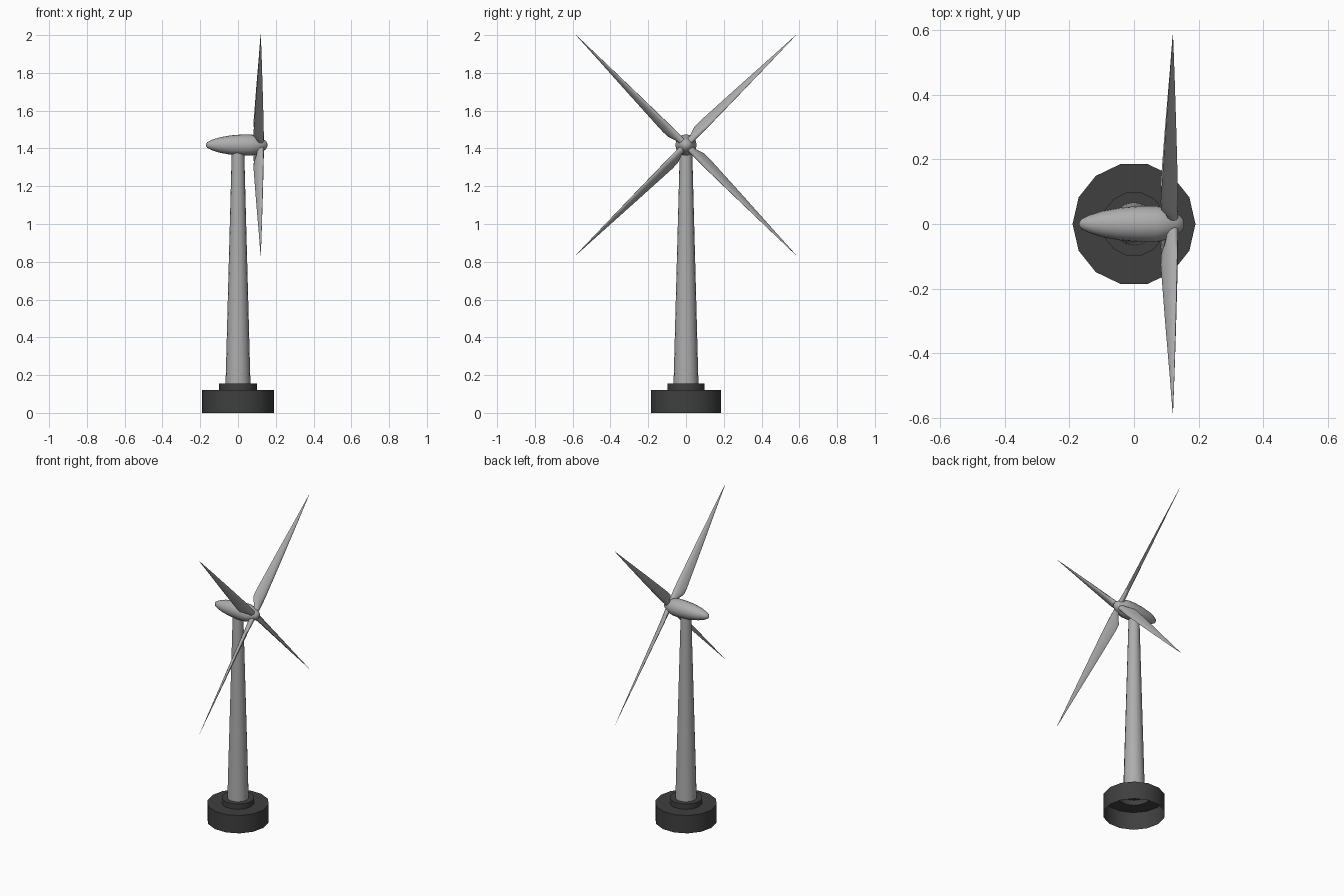
import bpy, bmesh, math
from mathutils import Matrix, Vector

cube = bpy.data.objects.get("Cube")
if cube:
    bpy.data.objects.remove(cube)

HUB = Vector((0.12, 0, 1.418))


def material(name, value):
    m = bpy.data.materials.new(name)
    m.use_nodes = True
    colour = (value, value, value, 1)
    m.diffuse_color = colour
    m.node_tree.nodes["Principled BSDF"].inputs["Base Color"].default_value = colour
    return m


pale = material("pale grey", 0.42)
dark = material("dark grey", 0.05)


def loft(name, rings, mat, caps=(True, True), angle=40):
    """Skin a list of equally long point rings."""
    bm = bmesh.new()
    loops = [[bm.verts.new(p) for p in ring] for ring in rings]
    n = len(loops[0])
    for a, b in zip(loops, loops[1:]):
        for i in range(n):
            j = (i + 1) % n
            bm.faces.new((a[i], a[j], b[j], b[i]))
    if caps[0]:
        bm.faces.new(loops[0][::-1])
    if caps[1]:
        bm.faces.new(loops[-1])
    bmesh.ops.remove_doubles(bm, verts=bm.verts, dist=1e-5)
    bmesh.ops.recalc_face_normals(bm, faces=bm.faces)
    mesh = bpy.data.meshes.new(name)
    bm.to_mesh(mesh)
    bm.free()
    mesh.materials.append(mat)
    obj = bpy.data.objects.new(name, mesh)
    bpy.context.collection.objects.link(obj)
    bpy.ops.object.select_all(action='DESELECT')
    obj.select_set(True)
    bpy.context.view_layer.objects.active = obj
    bpy.ops.object.shade_smooth_by_angle(angle=math.radians(angle))
    return obj


def ring(radius, z, sides):
    steps = [math.tau * i / sides for i in range(sides)]
    return [Vector((radius * math.cos(a), radius * math.sin(a), z)) for a in steps]


# Foundation drum, open underneath, with its stepped plinth
loft("foundation", [ring(r, z, 14) for r, z in
                    ((0.19, 0), (0.19, 0.12), (0.1, 0.12), (0.1, 0.155),
                     (0.06, 0.155), (0.06, 0.165))],
     dark, caps=(False, True))

# Tapered tower
loft("tower", [ring(0.066, 0.155, 16), ring(0.033, 1.385, 16)], pale)

# Nacelle and nose turned about the rotor axis
profile = ((-0.17, 0.004), (-0.163, 0.015), (-0.14, 0.027), (-0.1, 0.04),
           (-0.04, 0.051), (0.02, 0.056), (0.07, 0.056), (0.1, 0.049),
           (0.13, 0.034), (0.148, 0.022), (0.155, 0.008))
turn = Matrix.Translation((0, 0, HUB.z)) @ Matrix.Rotation(math.pi / 2, 4, 'Y')
loft("nacelle", [[turn @ p for p in ring(r, x, 20)] for x, r in profile], pale)

# Blade stations: radius, leading edge, trailing edge, half thickness
stations = ((0.0, -0.018, 0.018, 0.018), (0.05, -0.018, 0.024, 0.016),
            (0.1, -0.02, 0.052, 0.015), (0.14, -0.02, 0.053, 0.014),
            (0.4, -0.014, 0.034, 0.009), (0.65, -0.007, 0.014, 0.004),
            (0.825, -0.001, 0.001, 0.0005))


def section(radius, lead, trail, thick, outward, chord, normal):
    """Aerofoil section: round nose, sharper tail away from the root."""
    points = []
    for i in range(12):
        a = math.tau * i / 12
        along = (lead + trail) / 2 - (trail - lead) / 2 * math.cos(a)
        taper = 1 if radius < 0.06 else 0.75 + 0.35 * math.cos(a)
        points.append(HUB + outward * radius + chord * along
                      + normal * thick * taper * math.sin(a))
    return points


# Four pitched blades
for k in range(4):
    a = math.radians(45 + 90 * k)
    outward = Vector((0, math.cos(a), math.sin(a)))
    tangent = Vector((0, -math.sin(a), math.cos(a)))
    chord = (tangent - Vector((1, 0, 0))).normalized()
    normal = (tangent + Vector((1, 0, 0))).normalized()
    loft(f"blade_{k + 1}", [section(*s, outward, chord, normal) for s in stations],
         pale, angle=60)
